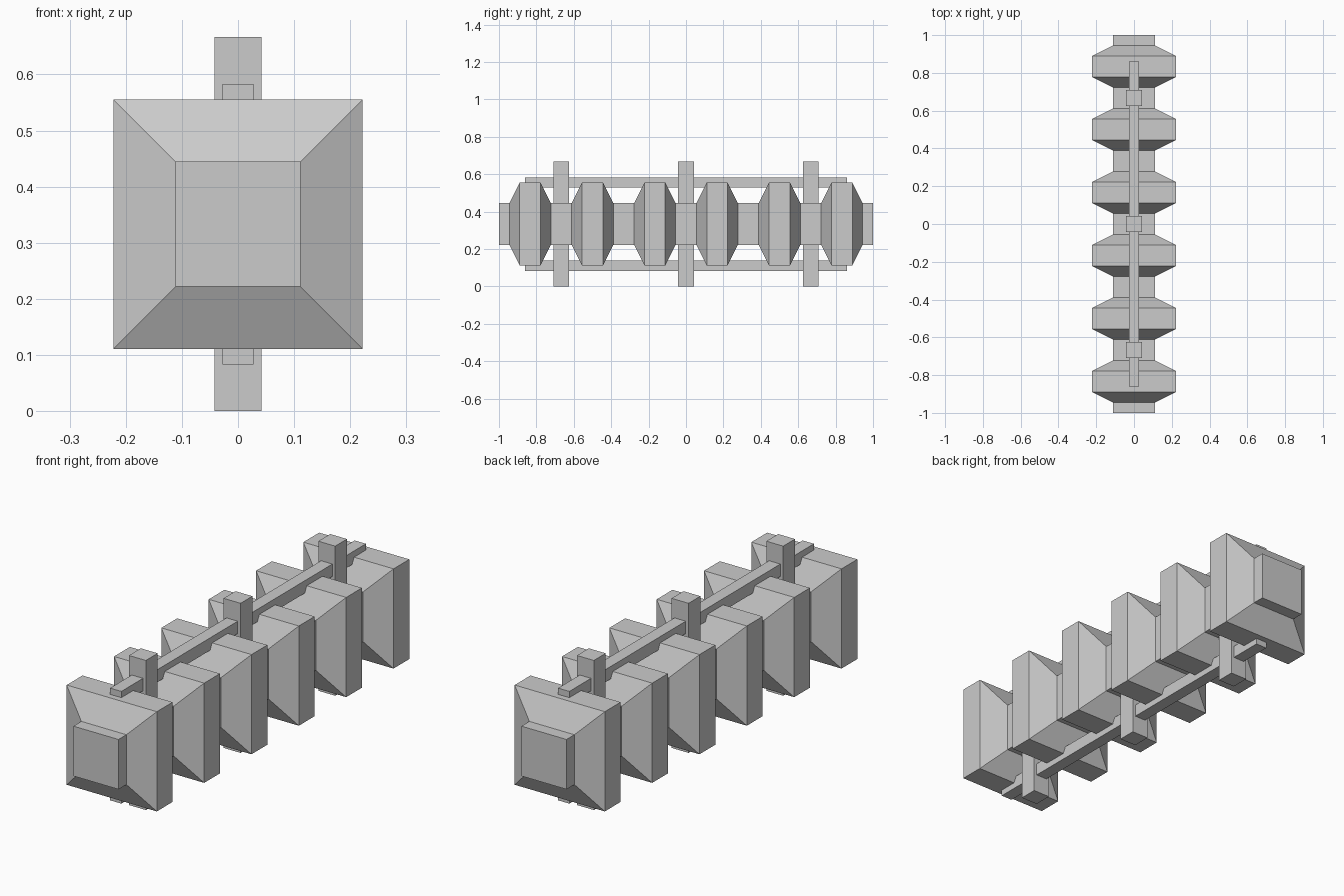
import bpy, bmesh

if "Cube" in bpy.data.objects:
    bpy.data.objects.remove(bpy.data.objects["Cube"])

U = 1 / 18          # base module of the model
CZ = 6 * U          # height of the long axis


def box(name, x, y, z):
    """Axis-aligned box from (min, max) ranges."""
    bpy.ops.mesh.primitive_cube_add(
        size=1, location=[(a + b) / 2 for a, b in (x, y, z)])
    ob = bpy.context.object
    ob.name = name
    ob.scale = [b - a for a, b in (x, y, z)]
    bpy.ops.object.transform_apply(location=False, rotation=False, scale=True)
    return ob


# Ribbed body: square rings lofted along y, six identical bulges
NECK, BULGE, PITCH, COUNT = 2 * U, 4 * U, 6 * U, 6
stations = [(-1, NECK)]
for i in range(COUNT):
    start = -1 + i * PITCH
    stations += [(start + U, NECK), (start + 2 * U, BULGE),
                 (start + 4 * U, BULGE), (start + 5 * U, NECK)]
stations.append((1, NECK))

bm = bmesh.new()
rings = [[bm.verts.new((sx * r, y, CZ + sz * r))
          for sx, sz in ((-1, -1), (1, -1), (1, 1), (-1, 1))]
         for y, r in stations]
for a, b in zip(rings, rings[1:]):
    for k in range(4):
        n = (k + 1) % 4
        bm.faces.new((a[k], a[n], b[n], b[k]))
bm.faces.new(rings[0])
bm.faces.new(rings[-1])
bmesh.ops.recalc_face_normals(bm, faces=bm.faces)
mesh = bpy.data.meshes.new("ribbed_body")
bm.to_mesh(mesh)
bm.free()
bpy.context.collection.objects.link(bpy.data.objects.new("ribbed_body", mesh))

# Vertical posts through the necks
P = 0.75 * U
for name, y in (("front_post", -12 * U), ("middle_post", 0), ("back_post", 12 * U)):
    box(name, (-P, P), (y - P, y + P), (0, 12 * U))

# Long rails above and below the body
R = 0.5 * U
for name, z in (("lower_rail", 2 * U), ("upper_rail", 10 * U)):
    box(name, (-R, R), (-15.5 * U, 15.5 * U), (z - R, z + R))
